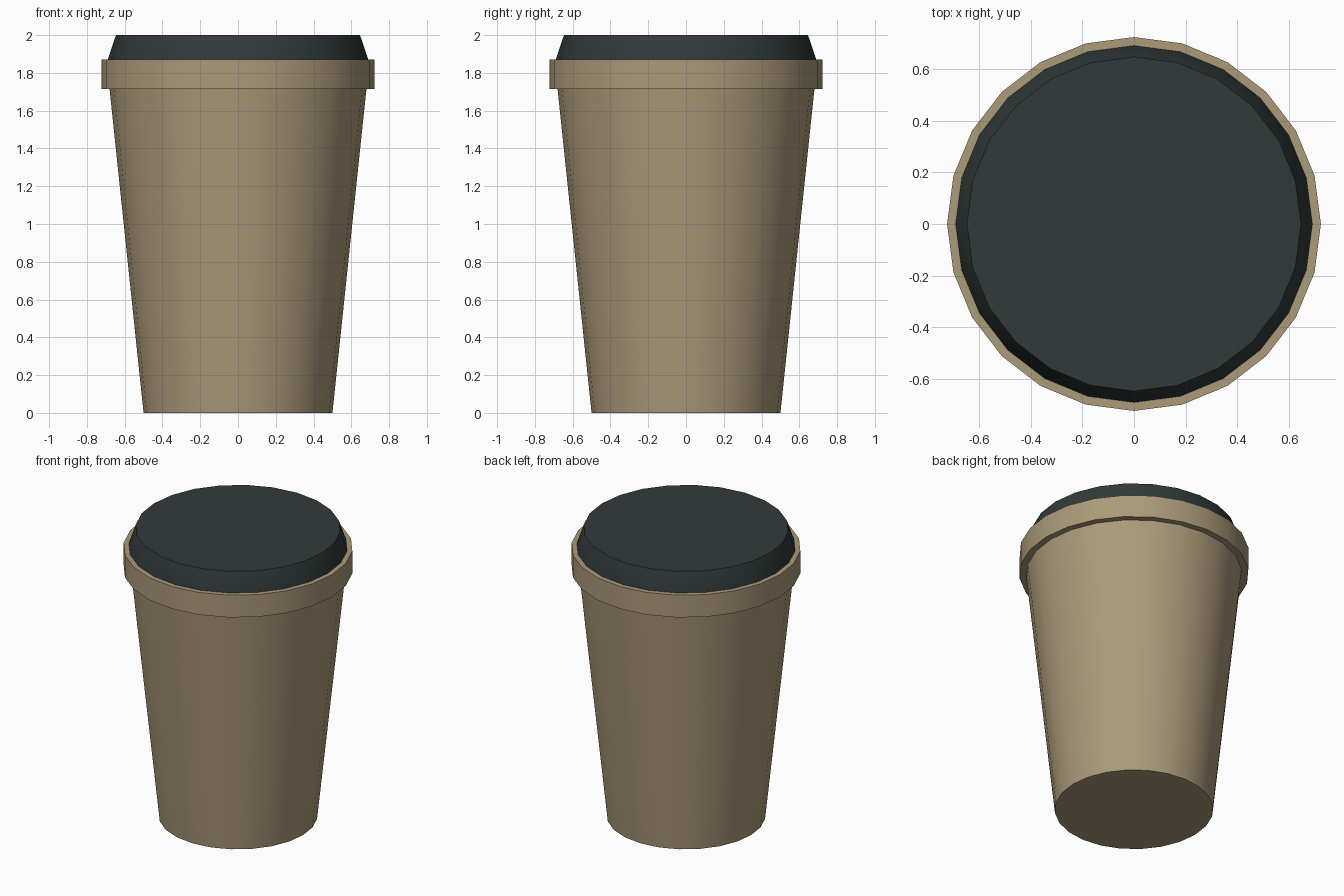
import bpy
import bmesh
import math

cube = bpy.data.objects.get("Cube")
if cube:
    bpy.data.objects.remove(cube, do_unlink=True)

SIDES = 24


def make_material(name, rgb):
    mat = bpy.data.materials.new(name)
    mat.use_nodes = True
    colour = (*rgb, 1.0)
    mat.diffuse_color = colour
    mat.node_tree.nodes["Principled BSDF"].inputs["Base Color"].default_value = colour
    return mat


def turned_part(name, profile, mat):
    """Revolve a (radius, height) profile around z and cap both ends."""
    bm = bmesh.new()
    rings = []
    for radius, z in profile:
        angles = [math.tau * i / SIDES for i in range(SIDES)]
        rings.append([bm.verts.new((radius * math.cos(a), radius * math.sin(a), z))
                      for a in angles])
    for low, high in zip(rings, rings[1:]):
        for i in range(SIDES):
            j = (i + 1) % SIDES
            bm.faces.new((low[i], low[j], high[j], high[i]))
    bm.faces.new(rings[0][::-1])
    bm.faces.new(rings[-1])
    mesh = bpy.data.meshes.new(name)
    bm.to_mesh(mesh)
    bm.free()
    mesh.materials.append(mat)
    obj = bpy.data.objects.new(name, mesh)
    bpy.context.collection.objects.link(obj)
    bpy.ops.object.select_all(action="DESELECT")
    obj.select_set(True)
    bpy.context.view_layer.objects.active = obj
    bpy.ops.object.shade_smooth_by_angle(angle=math.radians(30))
    return obj


tan = make_material("tan card", (0.41, 0.325, 0.195))
dark = make_material("dark lid", (0.031, 0.043, 0.042))

# Tapered cup with its thick rim band
turned_part("cup", [(0.5, 0), (0.68, 1.715), (0.723, 1.715), (0.723, 1.87)], tan)

# Sloped lid seated on the rim
turned_part("lid", [(0.69, 1.865), (0.69, 1.87), (0.646, 2.0)], dark)
